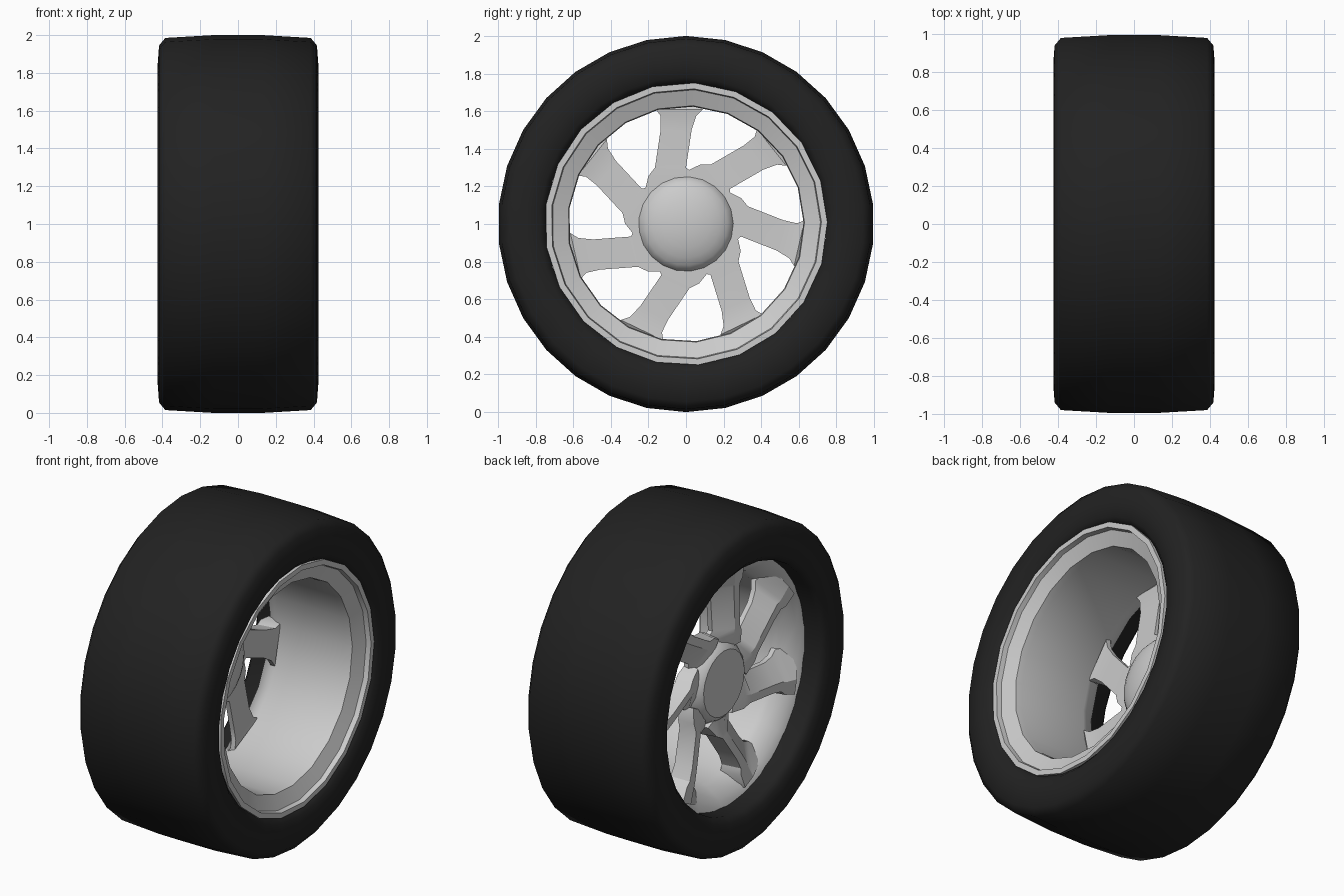
import bpy, bmesh, math

if "Cube" in bpy.data.objects:
    bpy.data.objects.remove(bpy.data.objects["Cube"])

rubber = bpy.data.materials.new("black_rubber")
rubber.diffuse_color = (0.016, 0.016, 0.016, 1)
rubber.use_nodes = True
rubber.node_tree.nodes["Principled BSDF"].inputs["Base Color"].default_value = rubber.diffuse_color


def finish(name, bm, mat=None, angle=35):
    bmesh.ops.recalc_face_normals(bm, faces=bm.faces)
    me = bpy.data.meshes.new(name)
    bm.to_mesh(me)
    bm.free()
    ob = bpy.data.objects.new(name, me)
    bpy.context.collection.objects.link(ob)
    if mat:
        me.materials.append(mat)
    bpy.ops.object.select_all(action='DESELECT')
    ob.select_set(True)
    bpy.context.view_layer.objects.active = ob
    bpy.ops.object.shade_smooth_by_angle(angle=math.radians(angle))
    return ob


def lathe(name, profile, sides, offset=0, closed=True, mat=None, angle=35):
    """Spin (x, radius) points about the axle, which runs along x at z = 1."""
    bm = bmesh.new()
    rings = []
    for i in range(sides):
        a = math.tau * i / sides + math.radians(offset)
        rings.append([bm.verts.new((x, r * math.sin(a), 1 + r * math.cos(a)))
                      for x, r in profile])
    n = len(profile)
    for i in range(sides):
        p, q = rings[i], rings[(i + 1) % sides]
        for j in range(n if closed else n - 1):
            k = (j + 1) % n
            bm.faces.new((p[j], q[j], q[k], p[k]))
    bmesh.ops.remove_doubles(bm, verts=bm.verts, dist=1e-5)
    return finish(name, bm, mat, angle)


# Tyre: nearly flat tread, chamfered shoulders, open bore
half = [(0.13, 1.0), (0.385, 0.985), (0.418, 0.945), (0.425, 0.85),
        (0.415, 0.78), (0.385, 0.745)]
lathe("tyre", [(-x, r) for x, r in reversed(half)] + half, 30, mat=rubber, angle=50)

# Rim: stepped inner lip, deep barrel, flared outer lip
lathe("rim", [(0.375, 0.752), (0.405, 0.752), (0.405, 0.72), (0.375, 0.715),
              (0.34, 0.63), (0.30, 0.625), (-0.15, 0.625), (-0.19, 0.64),
              (-0.27, 0.70), (-0.29, 0.75), (-0.23, 0.75), (0.0, 0.70)],
      21, offset=3.5, angle=40)

# Hub with flat outer face and domed inner cap
lathe("hub", [(-0.26, 0), (-0.26, 0.20), (-0.245, 0.22), (-0.17, 0.27), (-0.15, 0.27),
              (-0.15, 0)], 21, closed=False)
dome = [(-0.16 + 0.10 * math.sin(math.radians(d)), 0.255 * math.cos(math.radians(d)))
        for d in range(0, 91, 15)]
lathe("hub_cap", [(-0.16, 0)] + dome, 21, offset=3.5, closed=False)

# Spoke stations: radius, trailing edge, leading edge, back x, front x
stations = [(0.17, -0.22, 0.10, -0.15, -0.23),
            (0.255, -0.20, 0.06, -0.15, -0.25),
            (0.30, -0.165, 0.0, -0.15, -0.26),
            (0.50, -0.135, 0.03, -0.16, -0.275),
            (0.575, -0.135, 0.055, -0.155, -0.28),
            (0.61, -0.16, 0.09, -0.15, -0.285),
            (0.70, -0.17, 0.12, -0.22, -0.29)]
bm = bmesh.new()
for s in range(7):
    a = math.tau * s / 7
    c, d = math.cos(a), math.sin(a)
    rows = []
    for r, t0, t1, back, front in stations:
        w = t1 - t0
        # Wide back face, narrow front ridge on the trailing side, sloping blade
        section = [(t0, back), (t1, back), (t1, back - 0.03),
                   (t0 + 0.35 * w, front), (t0 + 0.05 * w, front)]
        rows.append([bm.verts.new((x, t * c + r * d, 1 + r * c - t * d))
                     for t, x in section])
    for p, q in zip(rows, rows[1:]):
        for j in range(5):
            k = (j + 1) % 5
            bm.faces.new((p[j], p[k], q[k], q[j]))
    bm.faces.new(rows[0])
    bm.faces.new(rows[-1])
finish("spokes", bm, angle=30)
